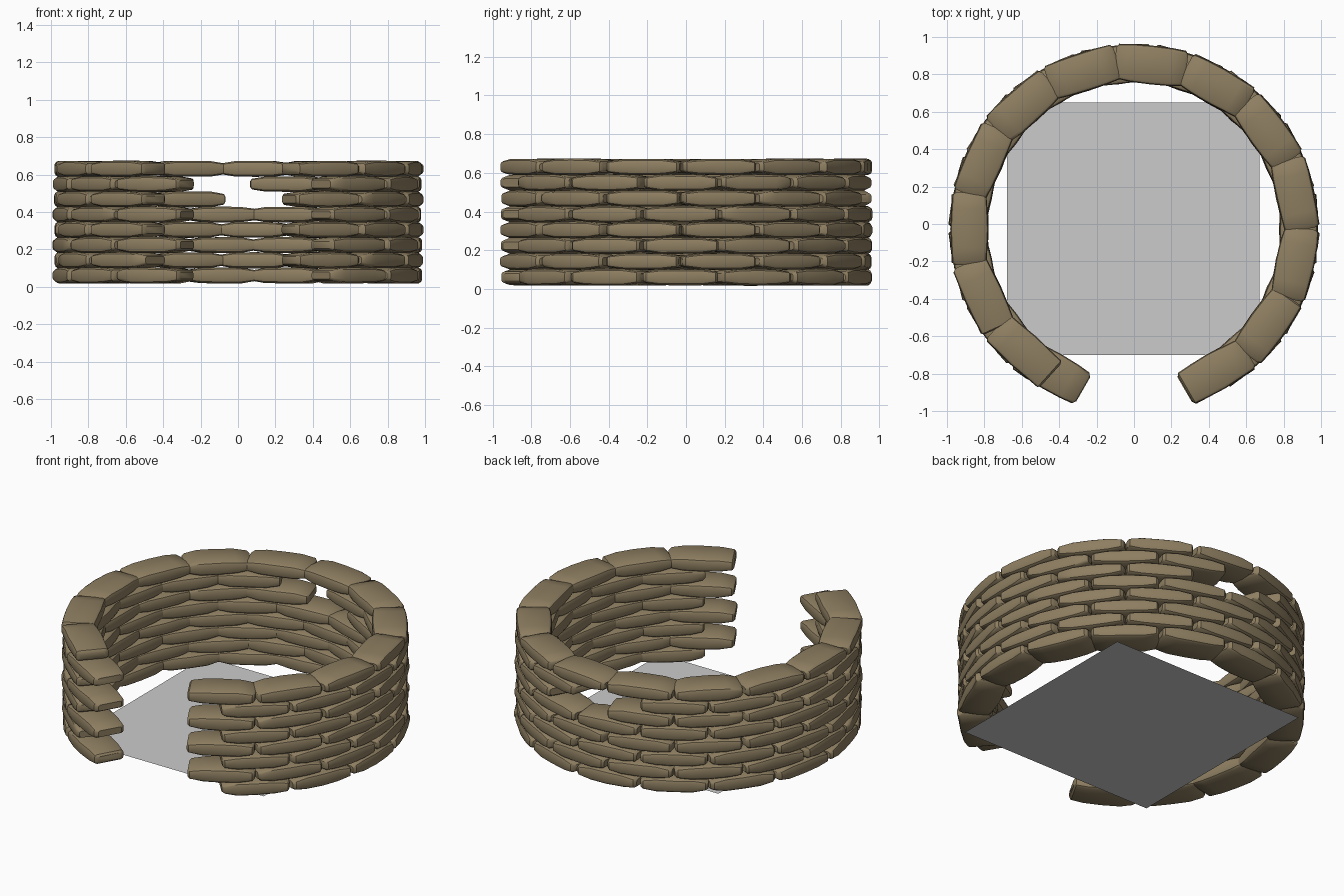
import bpy, bmesh, math, random
from mathutils import Vector, Matrix

if "Cube" in bpy.data.objects:
    bpy.data.objects.remove(bpy.data.objects["Cube"])

random.seed(4)
CENTRE_Y = -0.025
RADIUS = 0.88          # middle of the wall thickness
STEP = 24              # degrees per stone

stone_mat = bpy.data.materials.new("stone")
stone_mat.diffuse_color = (0.27, 0.21, 0.12, 1)
stone_mat.use_nodes = True
stone_mat.node_tree.nodes["Principled BSDF"].inputs["Base Color"].default_value = stone_mat.diffuse_color

# Stone: rounded cross-sections (depth, height) lofted along its length
QUARTER = [(1.0, 0.5), (0.95, 0.8), (0.82, 1.0)]
SECTION = (QUARTER + [(-a, b) for a, b in reversed(QUARTER)]
           + [(-a, -b) for a, b in QUARTER] + [(a, -b) for a, b in reversed(QUARTER)])
STATIONS = [(-0.193, 0.076, 0.020), (-0.180, 0.093, 0.029), (-0.105, 0.099, 0.041),
            (0.0, 0.102, 0.0425),
            (0.105, 0.099, 0.041), (0.180, 0.093, 0.029), (0.193, 0.076, 0.020)]


def add_stone(bm, angle, z):
    a = math.radians(angle)
    place = (Matrix.Translation((RADIUS * math.cos(a), CENTRE_Y + RADIUS * math.sin(a), z))
             @ Matrix.Rotation(a + random.uniform(-0.01, 0.01), 4, 'Z'))
    rings = []
    for t, depth, height in STATIONS:
        depth += random.uniform(-0.003, 0.003)
        height += random.uniform(-0.0015, 0.0015)
        t += random.uniform(-0.003, 0.003)
        rings.append([bm.verts.new(place @ Vector((depth * u, t, height * v)))
                      for u, v in SECTION])
    n = len(SECTION)
    for r0, r1 in zip(rings, rings[1:]):
        for i in range(n):
            j = (i + 1) % n
            bm.faces.new((r0[i], r0[j], r1[j], r1[i]))
    bm.faces.new(rings[0])
    bm.faces.new(rings[-1][::-1])


def finish(name, bm, mat=None):
    bmesh.ops.recalc_face_normals(bm, faces=bm.faces)
    mesh = bpy.data.meshes.new(name)
    bm.to_mesh(mesh)
    bm.free()
    obj = bpy.data.objects.new(name, mesh)
    bpy.context.collection.objects.link(obj)
    if mat:
        mesh.materials.append(mat)
    return obj


# Wall: eight staggered courses with a doorway in front and a window at the back
for row in range(8):
    bm = bmesh.new()
    first = -60 if row % 2 else -48
    for k in range(13):
        angle = first + STEP * k
        if (row, angle) in ((5, 84), (6, 96)):   # window opening
            continue
        add_stone(bm, angle, 0.06 + 0.0815 * row)
    course = finish(f"stone_course_{row + 1}", bm, stone_mat)
    bpy.ops.object.select_all(action='DESELECT')
    course.select_set(True)
    bpy.context.view_layer.objects.active = course
    bpy.ops.object.shade_smooth_by_angle(angle=math.radians(35))

# Floor: flat square sheet
bm = bmesh.new()
bmesh.ops.create_grid(bm, x_segments=1, y_segments=1, size=0.675,
                      matrix=Matrix.Translation((-0.005, CENTRE_Y, 0)))
finish("floor", bm)
